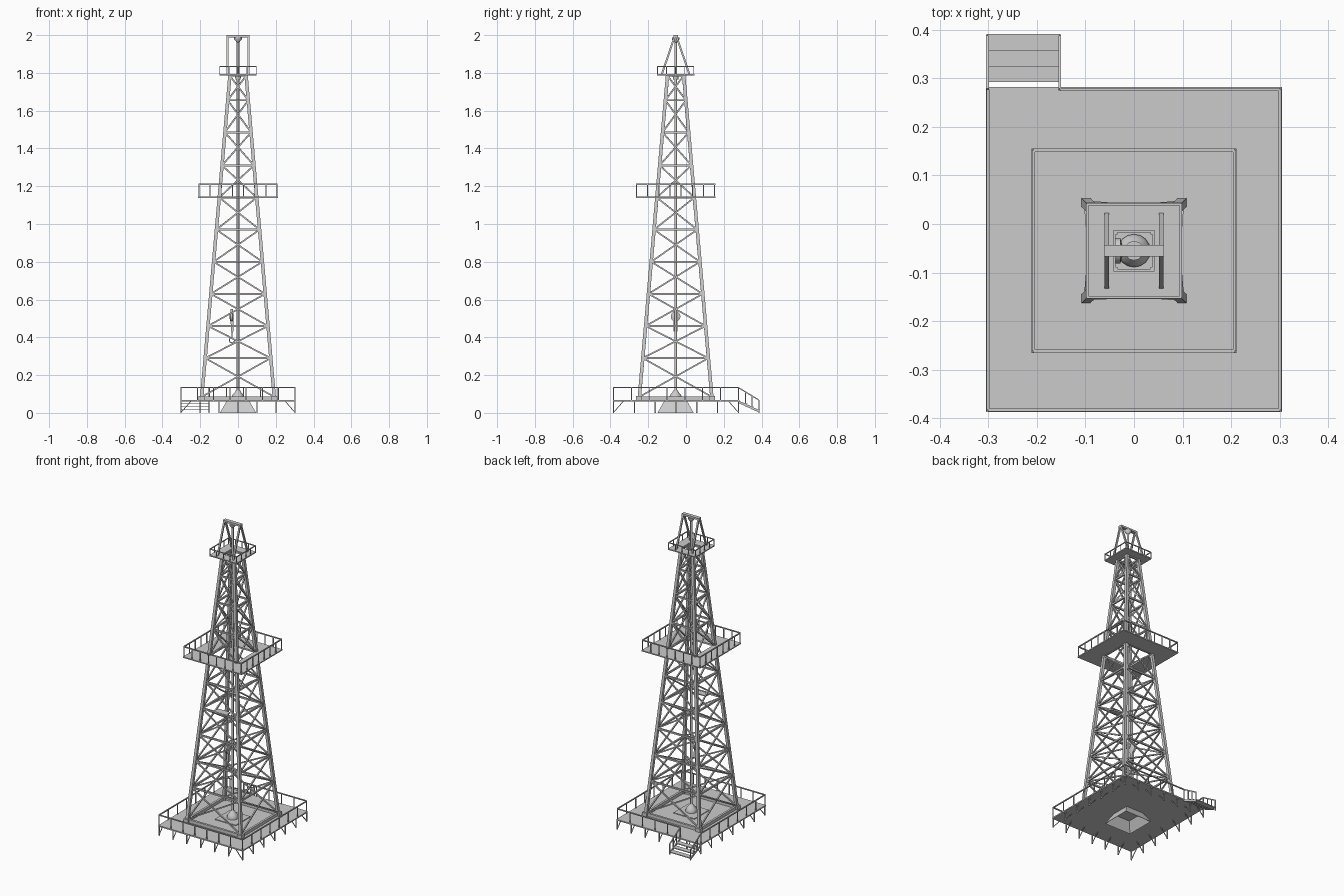
import bpy, bmesh, math
from mathutils import Vector

if "Cube" in bpy.data.objects:
    bpy.data.objects.remove(bpy.data.objects["Cube"])

CY = -0.055          # tower centre line in y
LEVELS = [0.29, 0.46, 0.63, 0.80, 0.97, 1.14, 1.31, 1.485, 1.655, 1.785]


def finish(bm, name):
    bmesh.ops.recalc_face_normals(bm, faces=bm.faces)
    me = bpy.data.meshes.new(name)
    bm.to_mesh(me)
    bm.free()
    ob = bpy.data.objects.new(name, me)
    bpy.context.collection.objects.link(ob)
    return ob


def bar(bm, a, b, w, h=None):
    """Box section member from a to b."""
    a, b = Vector(a), Vector(b)
    d = (b - a).normalized()
    ref = Vector((0, 0, 1)) if abs(d.z) < 0.9 else Vector((0, 1, 0))
    s = d.cross(ref).normalized() * w / 2
    u = s.cross(d).normalized() * (h or w) / 2
    rings = [[bm.verts.new(p + i * s + j * u) for i, j in ((-1, -1), (1, -1), (1, 1), (-1, 1))]
             for p in (a, b)]
    for k in range(4):
        n = (k + 1) % 4
        bm.faces.new((rings[0][k], rings[0][n], rings[1][n], rings[1][k]))
    bm.faces.new(rings[0])
    bm.faces.new(rings[1])


def box(bm, x0, x1, y0, y1, z0, z1):
    bar(bm, ((x0 + x1) / 2, y0, (z0 + z1) / 2), ((x0 + x1) / 2, y1, (z0 + z1) / 2), x1 - x0, z1 - z0)


def lathe(name, pts, n, centre, axis='Z'):
    bm = bmesh.new()
    rows = []
    for r, h in pts:
        row = []
        for i in range(n):
            c, s = r * math.cos(2 * math.pi * i / n), r * math.sin(2 * math.pi * i / n)
            v = (c, s, h) if axis == 'Z' else (h, c, s)
            row.append(bm.verts.new(Vector(v) + Vector(centre)))
        rows.append(row)
    for p, q in zip(rows, rows[1:]):
        for i in range(n):
            bm.faces.new((p[i], p[(i + 1) % n], q[(i + 1) % n], q[i]))
    bm.faces.new(rows[0])
    bm.faces.new(rows[-1])
    ob = finish(bm, name)
    bpy.context.view_layer.objects.active = ob
    ob.select_set(True)
    bpy.ops.object.shade_smooth_by_angle(angle=math.radians(40))
    ob.select_set(False)


def rail(bm, path, z, h, n, w=0.005):
    """Posts and a top rail along a path of plan points."""
    for (x0, y0), (x1, y1) in zip(path, path[1:]):
        bar(bm, (x0, y0, z + h), (x1, y1, z + h), w * 1.3)
        for i in range(n + 1):
            t = i / n
            x, y = x0 + (x1 - x0) * t, y0 + (y1 - y0) * t
            bar(bm, (x, y, z), (x, y, z + h), w)


def square(r):
    return [(-r, CY - r), (r, CY - r), (r, CY + r), (-r, CY + r), (-r, CY - r)]


def ring_floor(name, r, hole, z, t):
    bm = bmesh.new()
    box(bm, -r, r, CY - r, CY - hole, z, z + t)
    box(bm, -r, r, CY + hole, CY + r, z, z + t)
    box(bm, -r, -hole, CY - hole, CY + hole, z, z + t)
    box(bm, hole, r, CY - hole, CY + hole, z, z + t)
    finish(bm, name)


def half(z):         # tower half width at height z
    return 0.193 - (z - 0.07) * 0.0875


def corner(k, z):
    i, j = ((-1, -1), (1, -1), (1, 1), (-1, 1))[k % 4]
    return Vector((i * half(z), CY + j * half(z), z))


# tower legs, sills, girts and cross braces
legs, girts, braces, sills = (bmesh.new() for _ in range(4))
for k in range(4):
    bar(legs, corner(k, 0.065), corner(k, 1.79), 0.018)
    c = corner(k, 0.07)
    box(sills, c.x - 0.016, c.x + 0.016, c.y - 0.016, c.y + 0.016, 0.066, 0.09)
    bar(sills, corner(k, 0.078), corner(k + 1, 0.078), 0.014, 0.02)
    for z in LEVELS:
        bar(girts, corner(k, z), corner(k + 1, z), 0.010)
    for z0, z1 in zip([0.085] + LEVELS, LEVELS):
        bar(braces, corner(k, z0), corner(k + 1, z1), 0.008)
        bar(braces, corner(k + 1, z0), corner(k, z1), 0.008)
finish(legs, "tower_legs")
finish(girts, "tower_girts")
finish(braces, "tower_braces")
finish(sills, "tower_sills")

# base deck with railing open at the stairs
bm = bmesh.new()
box(bm, -0.305, 0.305, -0.387, 0.282, 0.059, 0.067)
finish(bm, "base_deck")
X, Y0, Y1 = 0.301, -0.383, 0.277
bm = bmesh.new()
rail(bm, [(-X, Y1), (-X, Y0), (X, Y0), (X, Y1)], 0.066, 0.068, 7)
rail(bm, [(X, Y1), (-0.152, Y1)], 0.066, 0.068, 5)
finish(bm, "base_railing")

# deck supports: posts with a slanted strut
bm = bmesh.new()
cor = [(-X, Y0), (X, Y0), (X, Y1), (-X, Y1)]
for k in range(4):
    a, b = Vector(cor[k]), Vector(cor[(k + 1) % 4])
    inward = Vector((-(b - a).y, (b - a).x)).normalized() * 0.05
    for i in range(6):
        p = a.lerp(b, i / 6)
        q = p + inward
        bar(bm, (p.x, p.y, 0), (p.x, p.y, 0.06), 0.006)
        bar(bm, (p.x, p.y, 0.003), (q.x, q.y, 0.06), 0.004)
finish(bm, "deck_supports")

# stairs and handrails
bm = bmesh.new()
for i in range(3):
    y = 0.292 + i * 0.033
    box(bm, -0.303, -0.152, y, y + 0.033, 0.046 - i * 0.016, 0.051 - i * 0.016)
for x in (-0.302, -0.153):
    bar(bm, (x, 0.28, 0.058), (x, 0.388, 0.008), 0.005, 0.012)
    bar(bm, (x, 0.277, 0.134), (x, 0.386, 0.068), 0.006)
    for y, zb, zt in ((0.315, 0.035, 0.111), (0.35, 0.018, 0.09), (0.386, 0, 0.068)):
        bar(bm, (x, y, zb), (x, y, zt), 0.005)
finish(bm, "stairs")

# open tapered cellar under the deck
bm = bmesh.new()
lo = [bm.verts.new((x, y, 0)) for x, y in [(px, py) for px, py in square(0.096)[:4]]]
hi = [bm.verts.new((x, y, 0.06)) for x, y in square(0.062)[:4]]
for k in range(4):
    n = (k + 1) % 4
    bm.faces.new((lo[k], lo[n], hi[n], hi[k]))
ob = finish(bm, "cellar")
ob.modifiers.new("thickness", 'SOLIDIFY').thickness = 0.003
bm = bmesh.new()
box(bm, -0.075, 0.075, CY - 0.075, CY + 0.075, 0.066, 0.072)
finish(bm, "rotary_table")

# wellhead and drill pipe
lathe("wellhead", [(0.034, 0.07), (0.034, 0.082), (0.029, 0.095), (0.018, 0.108), (0.009, 0.122)],
      16, (0, CY, 0))
lathe("drill_pipe", [(0.007, 0.1), (0.007, 1.97)], 10, (0, CY, 0))

# travelling block with hook and line
lathe("travelling_block", [(0.012, -0.010), (0.026, -0.006), (0.026, 0.006), (0.012, 0.010)],
      12, (-0.034, CY, 0.51), 'X')
bm = bmesh.new()
bar(bm, (-0.034, CY, 0.55), (-0.030, CY, 0.43), 0.014, 0.02)
prev = (-0.030, CY, 0.44)
for i in range(10):
    a = math.radians(90 + i * 30)
    p = (-0.032 + 0.014 * math.cos(a), CY, 0.385 + 0.014 * math.sin(a))
    bar(bm, prev, p, 0.006)
    prev = p
finish(bm, "hook")

# small working board on the front face
bm = bmesh.new()
box(bm, -0.045, 0.045, CY - 0.135, CY - 0.085, 0.797, 0.803)
finish(bm, "stabbing_board")

# middle and top platforms
ring_floor("middle_platform", 0.211, 0.10, 1.138, 0.007)
ring_floor("top_platform", 0.099, 0.042, 1.787, 0.007)
bm = bmesh.new()
rail(bm, square(0.207), 1.142, 0.068, 7)
finish(bm, "middle_railing")
bm = bmesh.new()
rail(bm, square(0.096), 1.79, 0.043, 4, 0.004)
finish(bm, "top_railing")

# crown frame
bm = bmesh.new()
for x in (-0.056, 0.056):
    for s in (-1, 1):
        bar(bm, (x, CY + s * 0.074, 1.79), (x, CY + s * 0.005, 1.992), 0.010)
box(bm, -0.062, 0.062, CY - 0.012, CY + 0.012, 1.988, 2.0)
finish(bm, "crown_frame")
lathe("crown_cap", [(0.007, 1.962), (0.020, 1.978), (0.020, 1.988)], 12, (0, CY, 0))
lathe("pipe_collar", [(0.014, 1.765), (0.016, 1.79)], 12, (0, CY, 0))
